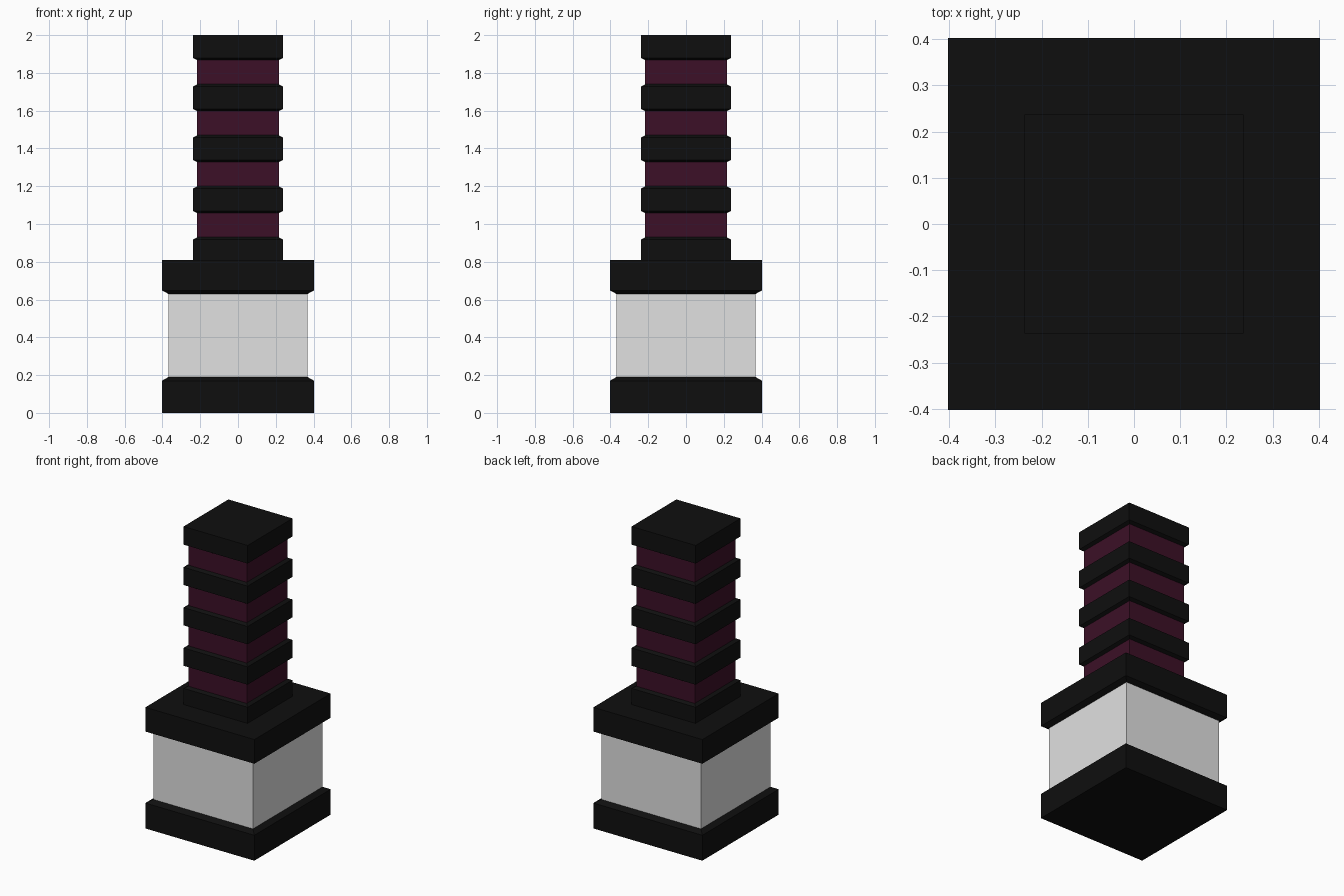
import bpy, bmesh

if "Cube" in bpy.data.objects:
    bpy.data.objects.remove(bpy.data.objects["Cube"])


def material(name, rgb):
    m = bpy.data.materials.new(name)
    m.diffuse_color = (*rgb, 1.0)
    m.use_nodes = True
    m.node_tree.nodes["Principled BSDF"].inputs["Base Color"].default_value = m.diffuse_color
    return m


black = material("black", (0.0048, 0.0048, 0.0048))
grey = material("light grey", (0.75, 0.75, 0.75))
plum = material("dark plum", (0.045, 0.005, 0.02))


def square_loft(name, profile, mats, rule=None, cap_bottom=False, cap_top=False):
    """Loft square rings given as (half width, z) into one flat shaded shell."""
    bm = bmesh.new()
    rings = [[bm.verts.new((sx * h, sy * h, z))
              for sx, sy in ((-1, -1), (1, -1), (1, 1), (-1, 1))] for h, z in profile]
    for i in range(len(rings) - 1):
        a, b = rings[i], rings[i + 1]
        for k in range(4):
            n = (k + 1) % 4
            f = bm.faces.new((a[k], a[n], b[n], b[k]))
            if rule:
                f.material_index = rule(profile[i], profile[i + 1])
    if cap_bottom:
        bm.faces.new(rings[0][::-1])
    if cap_top:
        bm.faces.new(rings[-1])
    me = bpy.data.meshes.new(name)
    bm.to_mesh(me)
    bm.free()
    for m in mats:
        me.materials.append(m)
    ob = bpy.data.objects.new(name, me)
    bpy.context.collection.objects.link(ob)
    return ob


WIDE, BODY = 0.403, 0.368      # base slabs and the block between them
BAND, CORE = 0.237, 0.216      # grip rings and the grip core
STEP, CH = 0.2675, 0.012       # ring spacing and bevel height

# Base: bottom slab, pale block, upper slab
square_loft("bottom_slab", [(WIDE, 0), (WIDE, 0.17), (BODY, 0.19)], [black], cap_bottom=True)
square_loft("middle_block", [(BODY, 0.19), (BODY, 0.63)], [grey])
square_loft("upper_slab", [(BODY, 0.63), (WIDE, 0.648), (WIDE, 0.81), (BAND, 0.81)], [black])

# Grip: five bevelled rings with recessed coloured core between them
profile = [(BAND, 0.81)]
for i in range(4):
    top = 0.93 + i * 0.27
    low = top + 0.127
    profile += [(BAND, top - CH), (CORE, top), (CORE, low), (BAND, low + CH)]
profile.append((BAND, 2.0))
square_loft("grip", profile, [black, plum],
            rule=lambda a, b: int(a[0] == CORE and b[0] == CORE), cap_top=True)
